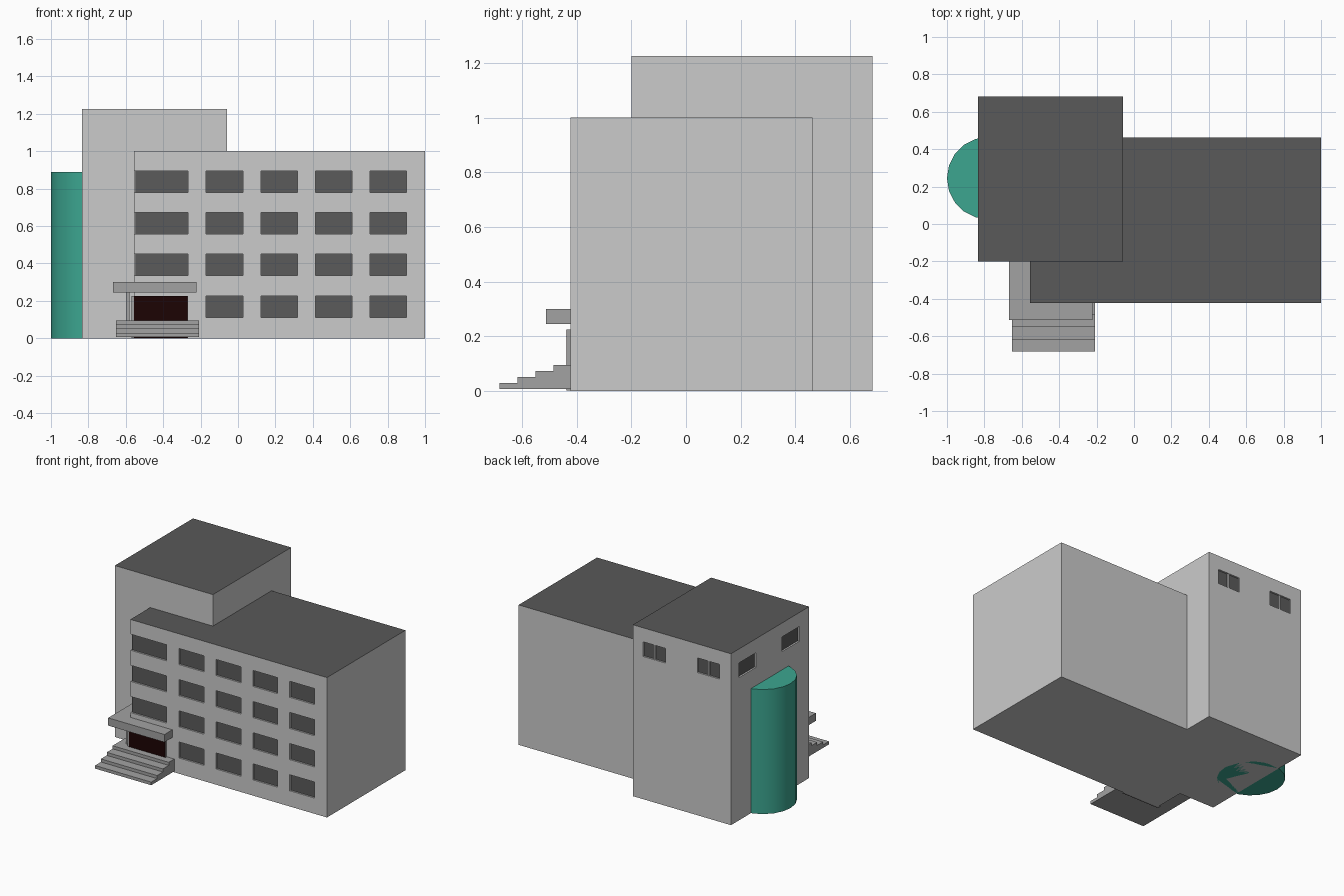
import bpy, bmesh
from mathutils import Vector

if "Cube" in bpy.data.objects:
    bpy.data.objects.remove(bpy.data.objects["Cube"])


def material(name, rgb):
    m = bpy.data.materials.new(name)
    m.diffuse_color = (*rgb, 1)
    m.use_nodes = True
    m.node_tree.nodes["Principled BSDF"].inputs["Base Color"].default_value = m.diffuse_color
    return m


ROOF = material("roof_dark", (0.1, 0.1, 0.1))
GLASS = material("glass_dark", (0.105, 0.105, 0.105))
TRIM = material("trim_grey", (0.36, 0.36, 0.36))
DOOR = material("door_dark", (0.012, 0.001, 0.001))
TEAL = material("stair_glass_teal", (0.045, 0.38, 0.28))
WALL = material("wall_grey", (0.8, 0.8, 0.8))


def finish(name, bm, mats):
    bmesh.ops.recalc_face_normals(bm, faces=bm.faces)
    me = bpy.data.meshes.new(name)
    bm.to_mesh(me)
    bm.free()
    for m in mats:
        me.materials.append(m)
    ob = bpy.data.objects.new(name, me)
    bpy.context.collection.objects.link(ob)
    return ob


def boxes(name, spans, mat):
    """One object made of boxes, each (x0, x1, y0, y1, z0, z1)."""
    bm = bmesh.new()
    for x0, x1, y0, y1, z0, z1 in spans:
        vs = bmesh.ops.create_cube(bm, size=1)["verts"]
        for v in vs:
            v.co = Vector(((x0, x1)[v.co.x > 0], (y0, y1)[v.co.y > 0], (z0, z1)[v.co.z > 0]))
    return finish(name, bm, [mat])


def prism(name, pts, axis, a, b, mats):
    """Extrude a 2D profile along z (x,y points) or x (y,z points)."""
    bm = bmesh.new()
    place = (lambda p, h: (p[0], p[1], h)) if axis == "z" else (lambda p, h: (h, p[0], p[1]))
    lo = [bm.verts.new(place(p, a)) for p in pts]
    hi = [bm.verts.new(place(p, b)) for p in pts]
    bm.faces.new(lo[::-1])
    top = bm.faces.new(hi)
    for i in range(len(pts)):
        j = (i + 1) % len(pts)
        bm.faces.new((lo[i], lo[j], hi[j], hi[i]))
    if len(mats) > 1:
        top.material_index = 1
    return finish(name, bm, mats)


def cut(ob, spans):
    """Cut disjoint recesses into a block."""
    cutter = boxes(ob.name + "_cutter", spans, WALL)
    cutter.hide_render = True
    mod = ob.modifiers.new("windows", "BOOLEAN")
    mod.operation, mod.solver, mod.object = "DIFFERENCE", "EXACT", cutter
    bpy.context.view_layer.objects.active = ob
    bpy.ops.object.modifier_apply(modifier=mod.name)
    bpy.data.objects.remove(cutter)


# Main block (wraps the tower's corner) and tower
XL, YF = -0.555, -0.423
TX, TR, TF, TB = -0.834, -0.058, -0.20, 0.683
main = prism("main_block", [(XL, YF), (1, YF), (1, 0.463), (TR, 0.463), (TR, TF), (XL, TF)],
             "z", 0, 1.0, [WALL, ROOF])
tower = prism("tower", [(TX, TF), (TR, TF), (TR, TB), (TX, TB)], "z", 0, 1.225, [WALL, ROOF])

# Front windows: four floors of four, plus corner glazing above the entrance
D, G = 0.014, 0.002
cuts, side_cuts, panes = [], [], []
for floor in range(4):
    z0 = 0.112 + floor * 0.2227
    z1 = z0 + 0.115
    for col in range(4):
        x0 = -0.17 + col * 0.2917
        cuts.append((x0, x0 + 0.197, YF - 0.1, YF + D, z0, z1))
        panes.append((x0, x0 + 0.197, YF + D - G, YF + D + G, z0, z1))
    if floor:
        cuts.append((XL - 0.1, -0.268, YF - 0.1, YF + D, z0, z1))
        side_cuts.append((XL - 0.1, XL + 0.008, YF - 0.1, TF - 0.03, z0, z1))
        panes.append((XL + 0.006, -0.268, YF + D - G, YF + D + G, z0, z1))
        panes.append((XL + 0.006, XL + 0.01, YF + D - G, TF - 0.03, z0, z1))
cut(main, cuts)
cut(main, side_cuts)
boxes("front_window_glass", panes, GLASS)

# Tower windows high on the back and left sides
cuts, panes, bars = [], [], []
Z0, Z1 = 1.02, 1.125
for x0 in (-0.745, -0.315):
    x1 = x0 + 0.175
    xm = (x0 + x1) / 2
    cuts.append((x0, x1, TB - D, TB + 0.1, Z0, Z1))
    panes.append((x0, x1, TB - D - G, TB - D + G, Z0, Z1))
    bars.append((xm - 0.006, xm + 0.006, TB - D, TB - 0.003, Z0, Z1))
for y0 in (-0.09, 0.40):
    cuts.append((TX - 0.1, TX + D, y0, y0 + 0.195, Z0, Z1))
    panes.append((TX + D - G, TX + D + G, y0, y0 + 0.195, Z0, Z1))
cut(tower, cuts)
boxes("tower_window_glass", panes, GLASS)
boxes("tower_window_bars", bars, WALL)

# Rounded stair bay on the left side
bpy.ops.mesh.primitive_cylinder_add(vertices=20, radius=0.22, depth=0.89, location=(-0.78, 0.245, 0.445))
bay = bpy.context.object
bay.name = "round_stair_bay"
bay.data.materials.append(TEAL)
bpy.ops.object.shade_smooth_by_angle()

# Entrance: steps, canopy, column and door
steps = [(TF, 0.007)]
for i in range(4):
    y = -0.683 + i * 0.066
    steps += [(y, 0.007 + i * 0.022), (y, 0.029 + i * 0.022)]
steps.append((TF, 0.095))
prism("entrance_steps", steps, "x", -0.652, -0.208, [TRIM])
boxes("entrance_canopy", [(-0.668, -0.223, -0.512, TF, 0.245, 0.30)], TRIM)
boxes("canopy_column", [(-0.60, -0.58, -0.41, -0.39, 0.09, 0.25)], TRIM)
boxes("door_frame", [(XL - 0.015, -0.268, YF - 0.012, YF + 0.01, 0.002, 0.225)], TRIM)
boxes("entrance_door", [(XL, -0.27, YF - 0.014, YF - 0.01, 0.002, 0.225)], DOOR)
